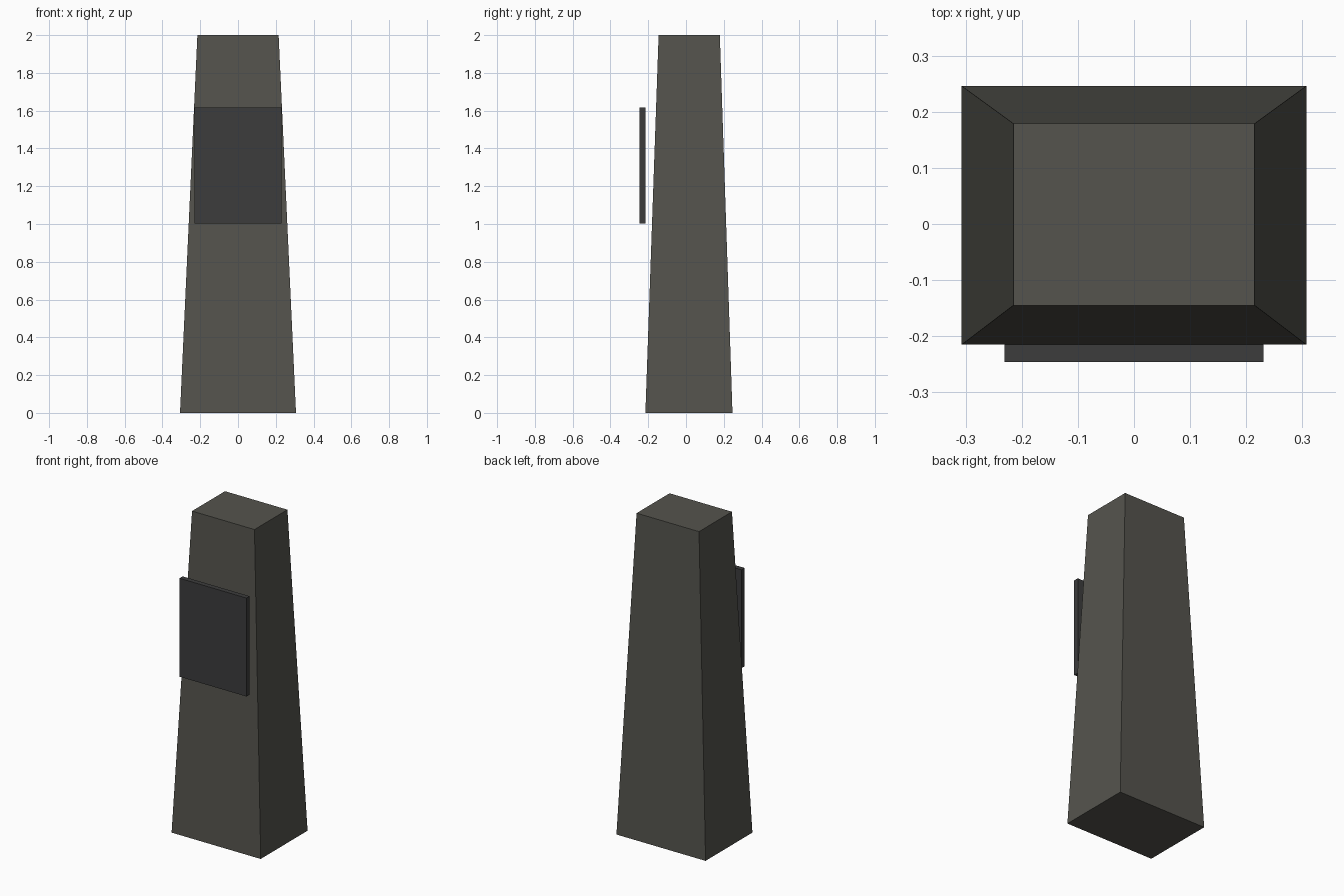
import bpy, bmesh

if "Cube" in bpy.data.objects:
    bpy.data.objects.remove(bpy.data.objects["Cube"])


def material(name, color):
    mat = bpy.data.materials.new(name)
    mat.diffuse_color = (*color, 1)
    mat.use_nodes = True
    mat.node_tree.nodes["Principled BSDF"].inputs["Base Color"].default_value = mat.diffuse_color
    return mat


def tapered_box(name, bottom, top, mat):
    """Box lofted between two rectangles given as (x half-width, y min, y max, z)."""
    bm = bmesh.new()
    rings = []
    for hx, y0, y1, z in (bottom, top):
        corners = ((-hx, y0), (hx, y0), (hx, y1), (-hx, y1))
        rings.append([bm.verts.new((x, y, z)) for x, y in corners])
    low, high = rings
    bm.faces.new(low[::-1])
    bm.faces.new(high)
    for i in range(4):
        j = (i + 1) % 4
        bm.faces.new((low[i], low[j], high[j], high[i]))
    mesh = bpy.data.meshes.new(name)
    bm.to_mesh(mesh)
    bm.free()
    mesh.materials.append(mat)
    obj = bpy.data.objects.new(name, mesh)
    bpy.context.collection.objects.link(obj)
    return obj


stone = material("stone", (0.09, 0.088, 0.075))
dark_metal = material("dark_metal", (0.045, 0.045, 0.046))

# Tapering pillar
tapered_box("pillar", (0.307, -0.215, 0.246, 0), (0.215, -0.145, 0.179, 2), stone)

# Upright plaque standing just off the front face
tapered_box("plaque", (0.231, -0.246, -0.215, 1.003), (0.231, -0.246, -0.215, 1.616), dark_metal)
